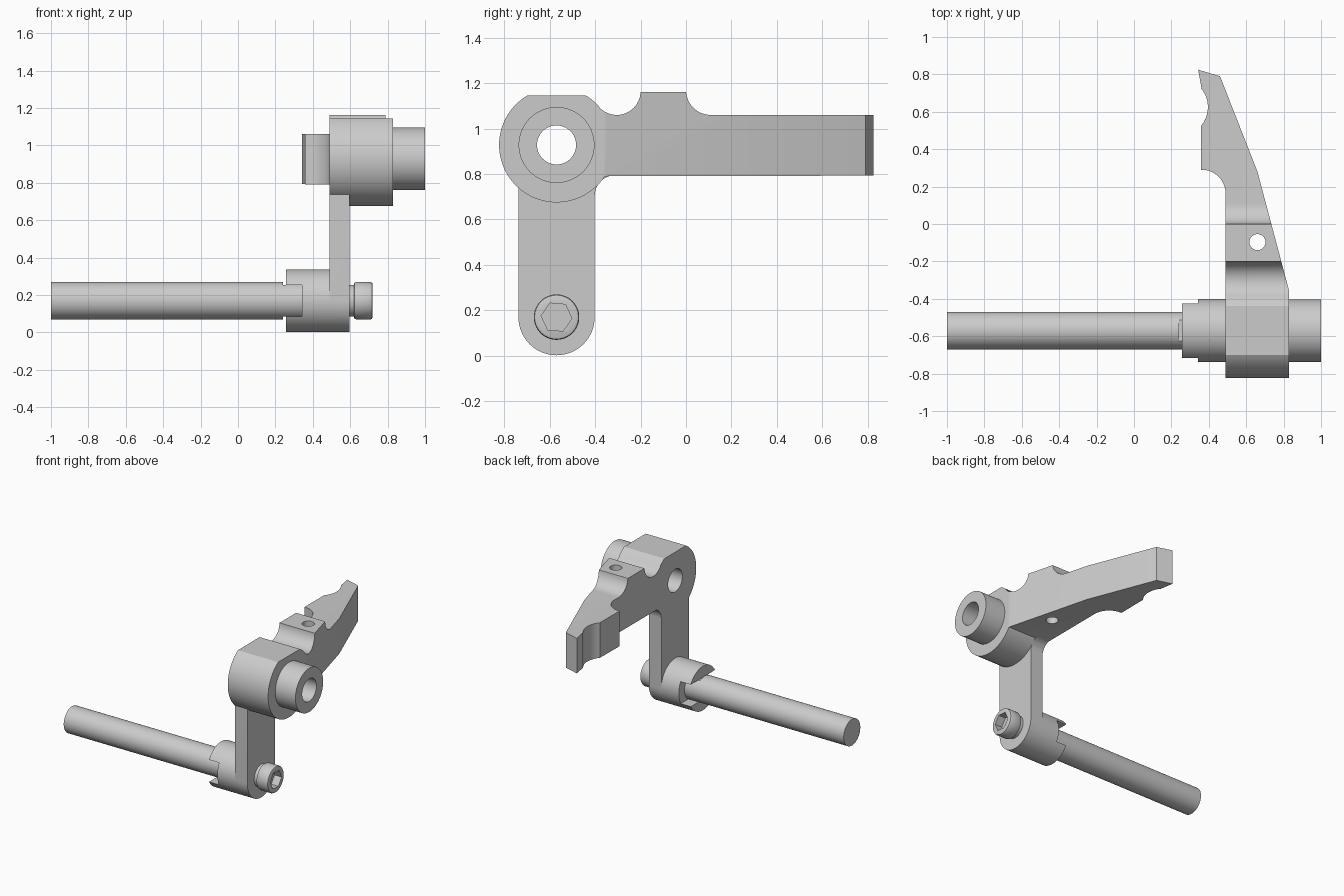
import bpy, bmesh
from math import sin, cos, radians, pi

if "Cube" in bpy.data.objects:
    bpy.data.objects.remove(bpy.data.objects["Cube"])

Y0, Z_HUB, Z_PIN = -0.57, 0.928, 0.17


def arc(cx, cy, r, a0, a1, n=14):
    return [(cx + r * cos(radians(a0 + (a1 - a0) * i / n)),
             cy + r * sin(radians(a0 + (a1 - a0) * i / n))) for i in range(n + 1)]


def circle(cx, cy, r, n=64, turn=0):
    return arc(cx, cy, r, turn, turn + 360, n)[:-1]


def prism(name, pts, axis, lo, hi):
    """Extrude a 2D outline along x (points are y,z), y (x,z) or z (x,y)."""
    def place(p, h):
        return {'x': (h, p[0], p[1]), 'y': (p[0], h, p[1]), 'z': (p[0], p[1], h)}[axis]
    bm = bmesh.new()
    a = [bm.verts.new(place(p, lo)) for p in pts]
    b = [bm.verts.new(place(p, hi)) for p in pts]
    bm.faces.new(a)
    bm.faces.new(b)
    for i in range(len(pts)):
        j = (i + 1) % len(pts)
        bm.faces.new((a[i], a[j], b[j], b[i]))
    bmesh.ops.recalc_face_normals(bm, faces=bm.faces)
    me = bpy.data.meshes.new(name)
    bm.to_mesh(me)
    bm.free()
    ob = bpy.data.objects.new(name, me)
    bpy.context.collection.objects.link(ob)
    return ob


def bake(ob):
    dg = bpy.context.evaluated_depsgraph_get()
    me = bpy.data.meshes.new_from_object(ob.evaluated_get(dg))
    ob.modifiers.clear()
    ob.data = me


def boolean(ob, other, op='DIFFERENCE'):
    m = ob.modifiers.new(op, 'BOOLEAN')
    m.object, m.operation, m.solver = other, op, 'EXACT'
    bake(ob)
    bpy.data.objects.remove(other)


def box(name, x0, x1, z0, z1):
    return prism(name, [(x0, z0), (x1, z0), (x1, z1), (x0, z1)], 'y', -1, 0)


# Finger lever with hub: side outline intersected with plan outline
side = (arc(Y0, Z_HUB, 0.253, 43, 59, 5) + arc(Y0, Z_HUB, 0.253, 121, 327, 56)
        + [(0.83, 0.793), (0.83, 1.06)]
        + arc(0.11, 1.17, 0.11, 270, 185)
        + [(0, 1.162), (-0.2, 1.162)]
        + arc(-0.305, 1.165, 0.105, -5, -142))
plan = ([(0.49, -0.9), (0.83, -0.9), (0.83, -0.36), (0.66, 0.28), (0.46, 0.79),
         (0.343, 0.825), (0.36, 0.73)]
        + arc(0.24, 0.625, 0.155, 40, -40)
        + [(0.357, 0.29)] + arc(0.362, 0.162, 0.128, 88, 0))
lever = prism("lever", side, 'x', 0.2, 0.95)
boolean(lever, prism("plan", plan, 'z', 0.6, 1.3), 'INTERSECT')

# Hanging arm with rounded foot and inner fillet
arm = (arc(Y0, Z_PIN, 0.168, 180, 360, 32) + arc(-0.31, 0.703, 0.092, 180, 90)
       + [(-0.38, 0.82), (-0.738, 0.80)])
boolean(lever, prism("arm", arm, 'x', 0.49, 0.595), 'UNION')

# Upper boss and forked lower boss
boolean(lever, prism("boss", circle(Y0, Z_HUB, 0.167), 'x', 0.75, 1.0), 'UNION')
fork = prism("fork_boss", circle(Y0, Z_PIN, 0.168), 'x', 0.257, 0.55)
boolean(fork, box("slot", 0.2, 0.342, 0.085, 0.253))
boolean(lever, fork, 'UNION')

# Pivot bore and pin hole
boolean(lever, prism("bore", circle(Y0, Z_HUB, 0.086), 'x', 0.2, 1.2))
boolean(lever, prism("pin_hole", circle(0.66, -0.097, 0.043, 32), 'z', 0.6, 1.4))

# Rod with a flatted tongue seated in the fork
rod = prism("rod", circle(Y0, Z_PIN, 0.1), 'x', -1, 0.345)
boolean(rod, box("flat_top", 0.24, 0.5, 0.253, 0.4))
boolean(rod, box("flat_bottom", 0.24, 0.5, -0.1, 0.085))

# Cap screw: neck, rounded head, hexagon socket
neck = prism("screw_neck", circle(Y0, Z_PIN, 0.085), 'x', 0.58, 0.63)
head = prism("screw_head", circle(Y0, Z_PIN, 0.1), 'x', 0.62, 0.72)
bev = head.modifiers.new("round", 'BEVEL')
bev.width, bev.segments, bev.limit_method, bev.angle_limit = 0.012, 2, 'ANGLE', pi / 4
bake(head)
boolean(head, prism("socket", circle(Y0, Z_PIN, 0.068, 6, -5), 'x', 0.66, 0.8))

# Smooth the round faces, keep edges crisp
bpy.ops.object.select_all(action='DESELECT')
for ob in (lever, rod, neck, head):
    ob.select_set(True)
bpy.context.view_layer.objects.active = lever
bpy.ops.object.shade_smooth_by_angle(angle=radians(25))
